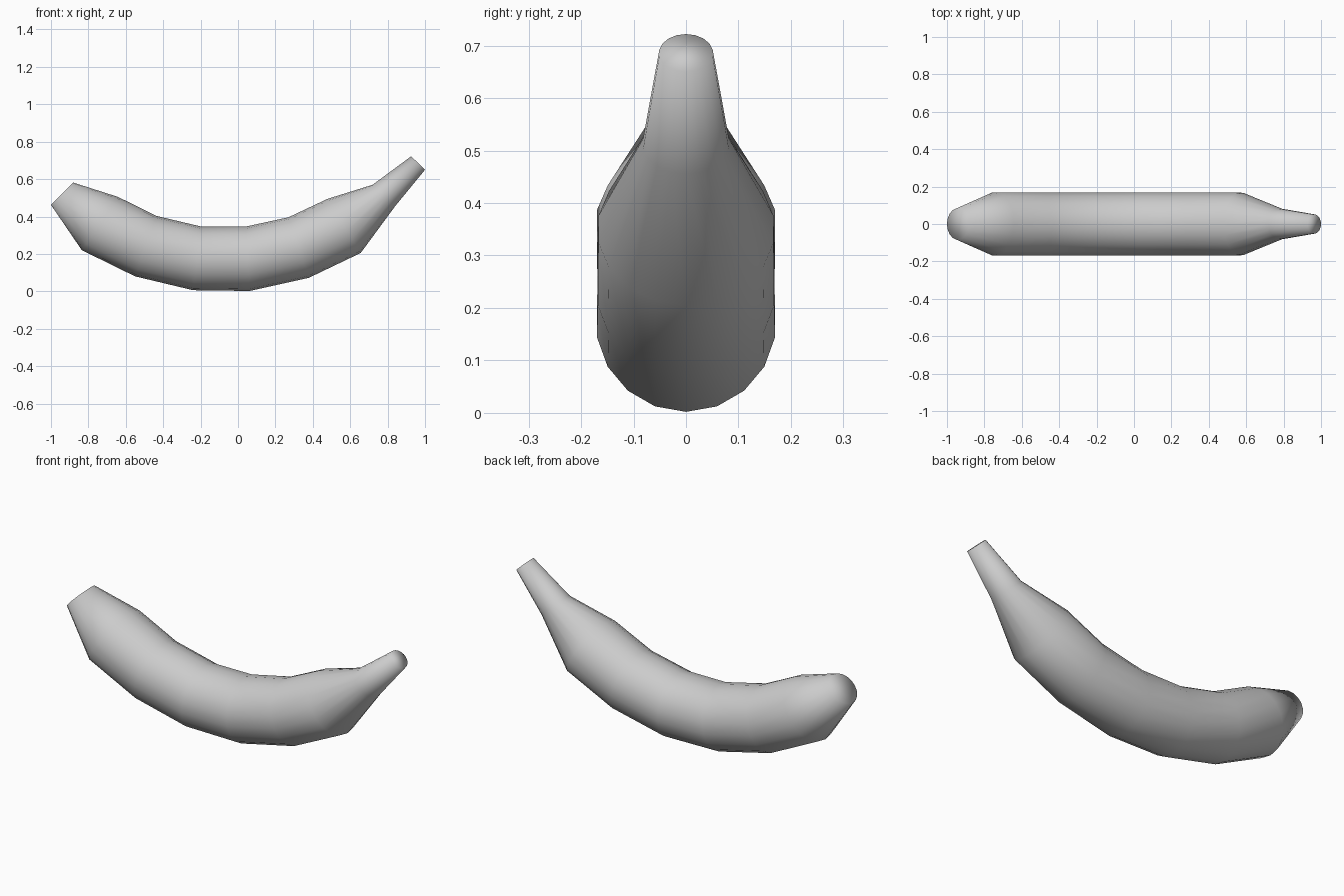
import bpy, bmesh
from math import sin, cos, tau
from mathutils import Vector

cube = bpy.data.objects.get("Cube")
if cube:
    bpy.data.objects.remove(cube, do_unlink=True)

SIDES = 18

# Fruit rings from blunt end to stem: (top x, top z, bottom x, bottom z)
RINGS = [
    (-0.882, 0.582, -1.0, 0.462),
    (-0.642, 0.505, -0.835, 0.22),
    (-0.435, 0.403, -0.55, 0.08),
    (-0.195, 0.346, -0.24, 0.006),
    (0.04, 0.346, 0.062, 0.002),
    (0.27, 0.396, 0.378, 0.072),
    (0.48, 0.495, 0.656, 0.205),
    (0.72, 0.57, 0.84, 0.455),
    (0.926, 0.722, 1.0, 0.65),
]

skin = bpy.data.materials.new("plain grey")
skin.use_nodes = True
colour = (0.6, 0.6, 0.6, 1.0)
skin.diffuse_color = colour
skin.node_tree.nodes["Principled BSDF"].inputs["Base Color"].default_value = colour

bm = bmesh.new()


def ring(top_x, top_z, low_x, low_z):
    """Circle spanning a top and a bottom point of the side profile."""
    top, low = Vector((top_x, 0, top_z)), Vector((low_x, 0, low_z))
    centre, up = (top + low) / 2, (top - low) / 2
    side = Vector((0, up.length, 0))
    return [bm.verts.new(centre + up * cos(tau * i / SIDES) + side * sin(tau * i / SIDES))
            for i in range(SIDES)]


# Curved body and stem
loops = [ring(*r) for r in RINGS]
for a, b in zip(loops, loops[1:]):
    for i in range(SIDES):
        j = (i + 1) % SIDES
        bm.faces.new((a[i], a[j], b[j], b[i]))

# End caps
bm.faces.new(loops[0])
bm.faces.new(loops[-1])
bmesh.ops.recalc_face_normals(bm, faces=bm.faces)
for face in bm.faces:
    face.smooth = True

mesh = bpy.data.meshes.new("banana")
bm.to_mesh(mesh)
bm.free()
mesh.materials.append(skin)
banana = bpy.data.objects.new("banana", mesh)
bpy.context.collection.objects.link(banana)
